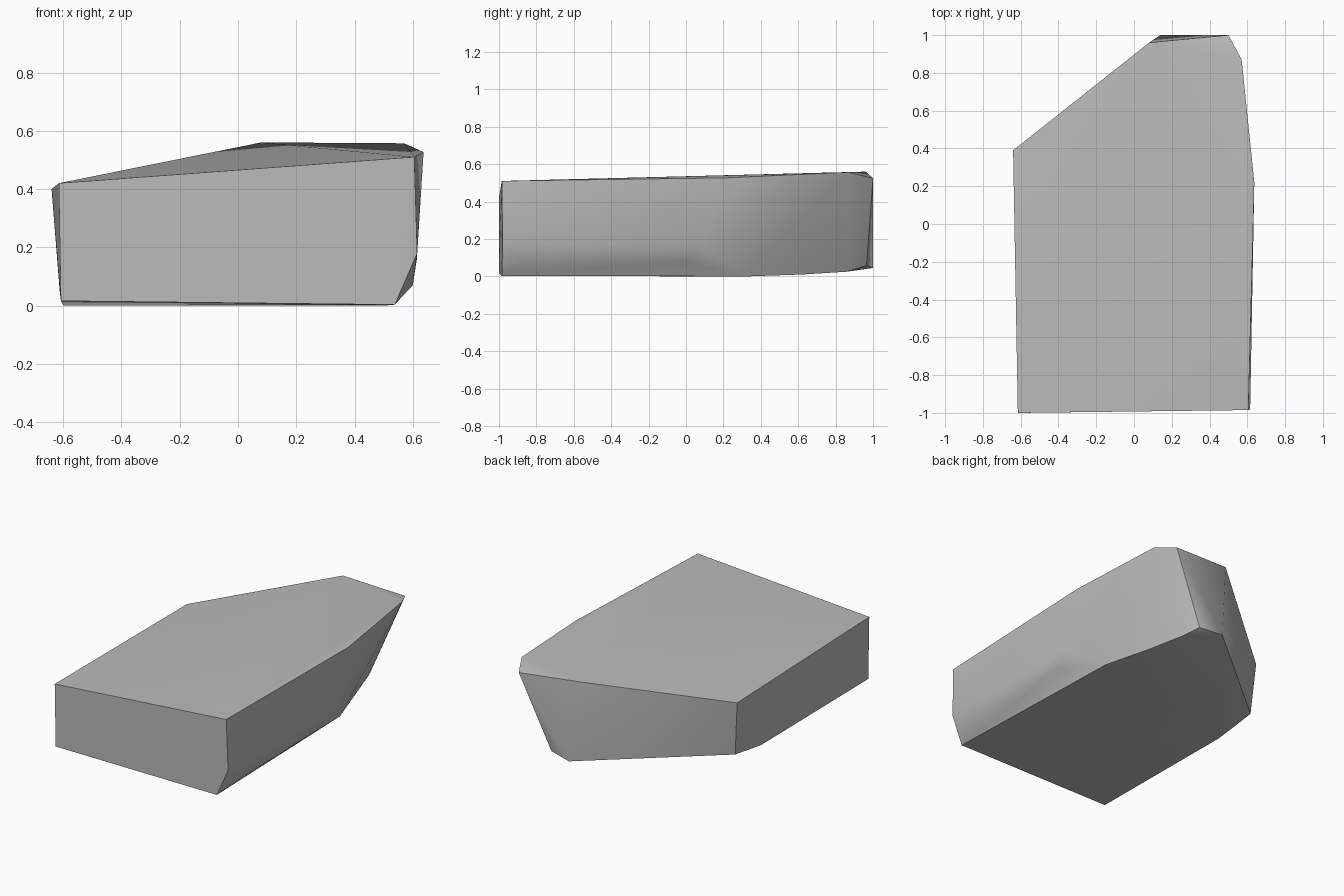
import bpy
import bmesh
import math

cube = bpy.data.objects.get("Cube")
if cube:
    bpy.data.objects.remove(cube, do_unlink=True)

# Stone colour
stone = bpy.data.materials.new("stone_grey")
stone.use_nodes = True
grey = (0.5, 0.5, 0.5, 1)
stone.diffuse_color = grey
stone.node_tree.nodes["Principled BSDF"].inputs["Base Color"].default_value = grey

# Corners of the slab: gently sloping top
top = [(-.615, -1, .42), (.605, -.985, .51), (.637, .22, .527), (.57, .87, .557),
       (.5, 1, .525), (.08, .96, .56), (-.64, .39, .40)]
# Flat underside, lifting toward the back
base = [(-.608, -1, .016), (.538, -.985, .003), (.5, .33, 0), (.41, .62, .01),
        (.34, .86, .025), (.29, .965, .058), (.14, 1, .045), (-.612, .37, .05), (-.6, .09, 0)]
# Chipped lower edge on the left side
chips = [(.615, -.98, .18), (.6, -.86, .07), (.6, -.01, .08), (.614, .08, .16)]

# Wrap the corners in a convex skin
bm = bmesh.new()
for p in top + base + chips:
    bm.verts.new(p)
bmesh.ops.convex_hull(bm, input=bm.verts[:])
bmesh.ops.recalc_face_normals(bm, faces=bm.faces[:])
mesh = bpy.data.meshes.new("rock_slab")
bm.to_mesh(mesh)
bm.free()
mesh.materials.append(stone)
rock = bpy.data.objects.new("rock_slab", mesh)
bpy.context.collection.objects.link(rock)

# Soft facets with crisp main edges
bpy.ops.object.select_all(action="DESELECT")
rock.select_set(True)
bpy.context.view_layer.objects.active = rock
bpy.ops.object.shade_smooth_by_angle(angle=math.radians(35))
